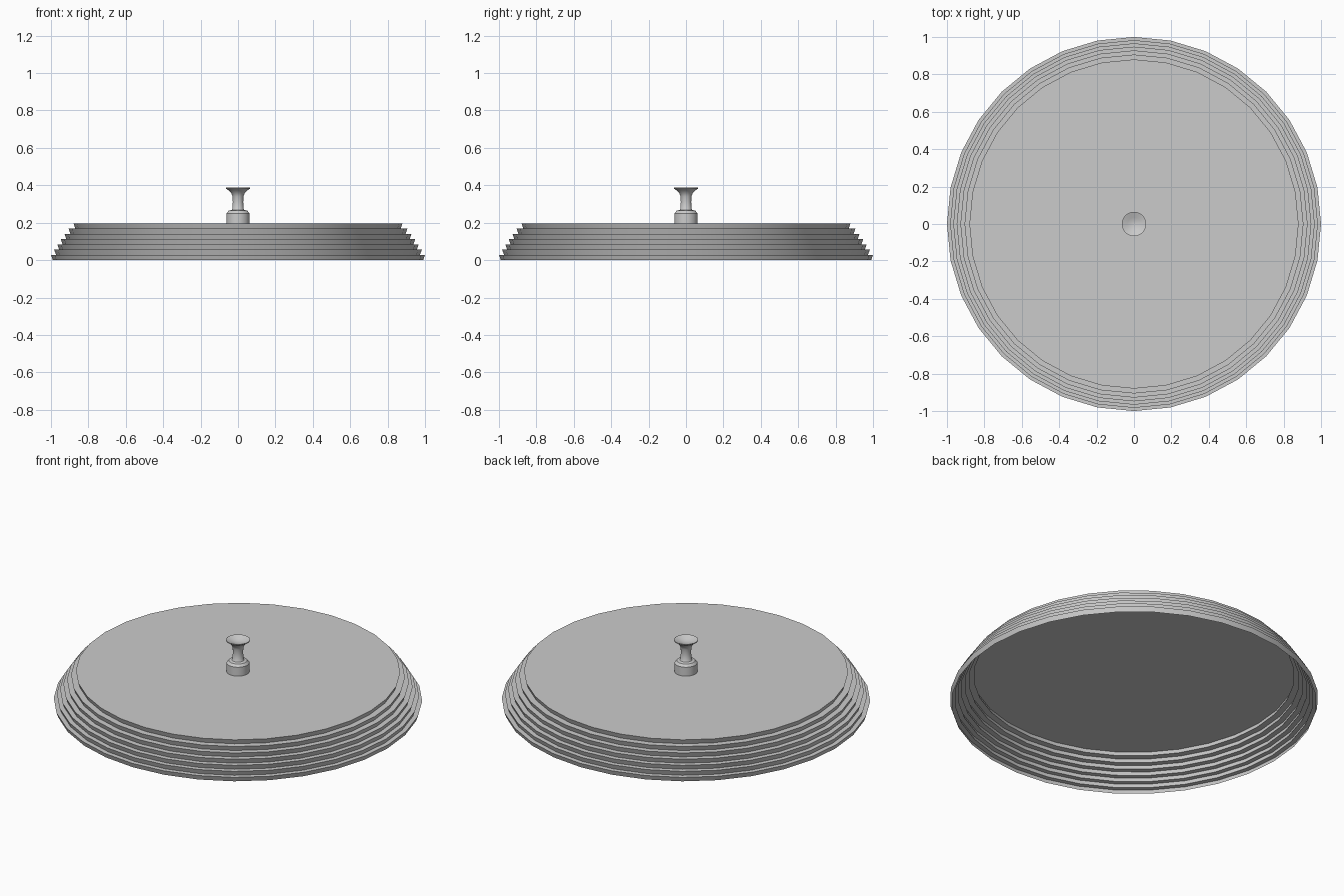
import bpy, bmesh, math

if "Cube" in bpy.data.objects:
    bpy.data.objects.remove(bpy.data.objects["Cube"])

SIDES = 32

def lathe(name, profile, smooth_angle=None):
    """Revolve (radius, z) points about z; radius 0 closes with a flat cap or a pole."""
    bm = bmesh.new()
    rings = []
    for r, z in profile:
        if r == 0:
            rings.append([bm.verts.new((0, 0, z))] * SIDES)
        else:
            rings.append([bm.verts.new((r * math.cos(2 * math.pi * i / SIDES),
                                        r * math.sin(2 * math.pi * i / SIDES), z))
                          for i in range(SIDES)])
    for a, b in zip(rings, rings[1:]):
        for i in range(SIDES):
            j = (i + 1) % SIDES
            quad = list(dict.fromkeys([a[i], a[j], b[j], b[i]]))
            bm.faces.new(quad)
    mesh = bpy.data.meshes.new(name)
    bm.to_mesh(mesh)
    bm.free()
    obj = bpy.data.objects.new(name, mesh)
    bpy.context.collection.objects.link(obj)
    if smooth_angle:
        bpy.ops.object.select_all(action='DESELECT')
        bpy.context.view_layer.objects.active = obj
        obj.select_set(True)
        bpy.ops.object.shade_smooth_by_angle(angle=math.radians(smooth_angle))
    return obj

# Thin open-bottomed lid: seven tiers, each flaring slightly towards its top
tier_radii = [1.0, 0.983, 0.966, 0.948, 0.928, 0.906, 0.88]
top = 0.197
step = top / len(tier_radii)
lid_profile = []
for k, r in enumerate(tier_radii):
    lid_profile += [(r - 0.01, k * step), (r, (k + 1) * step)]
lid_profile.append((0, top))
lathe("lid", lid_profile, 30)

# Turned knob: collar, waisted stem, flared and dished cap
knob_profile = [
    (0.062, top), (0.062, 0.25), (0.05, 0.264), (0.034, 0.268),
    (0.03, 0.275), (0.028, 0.31), (0.029, 0.34), (0.036, 0.358),
    (0.05, 0.372), (0.065, 0.383), (0.065, 0.388),
    (0.058, 0.386), (0.035, 0.376), (0.015, 0.371), (0, 0.37),
]
lathe("knob", knob_profile, 35)
